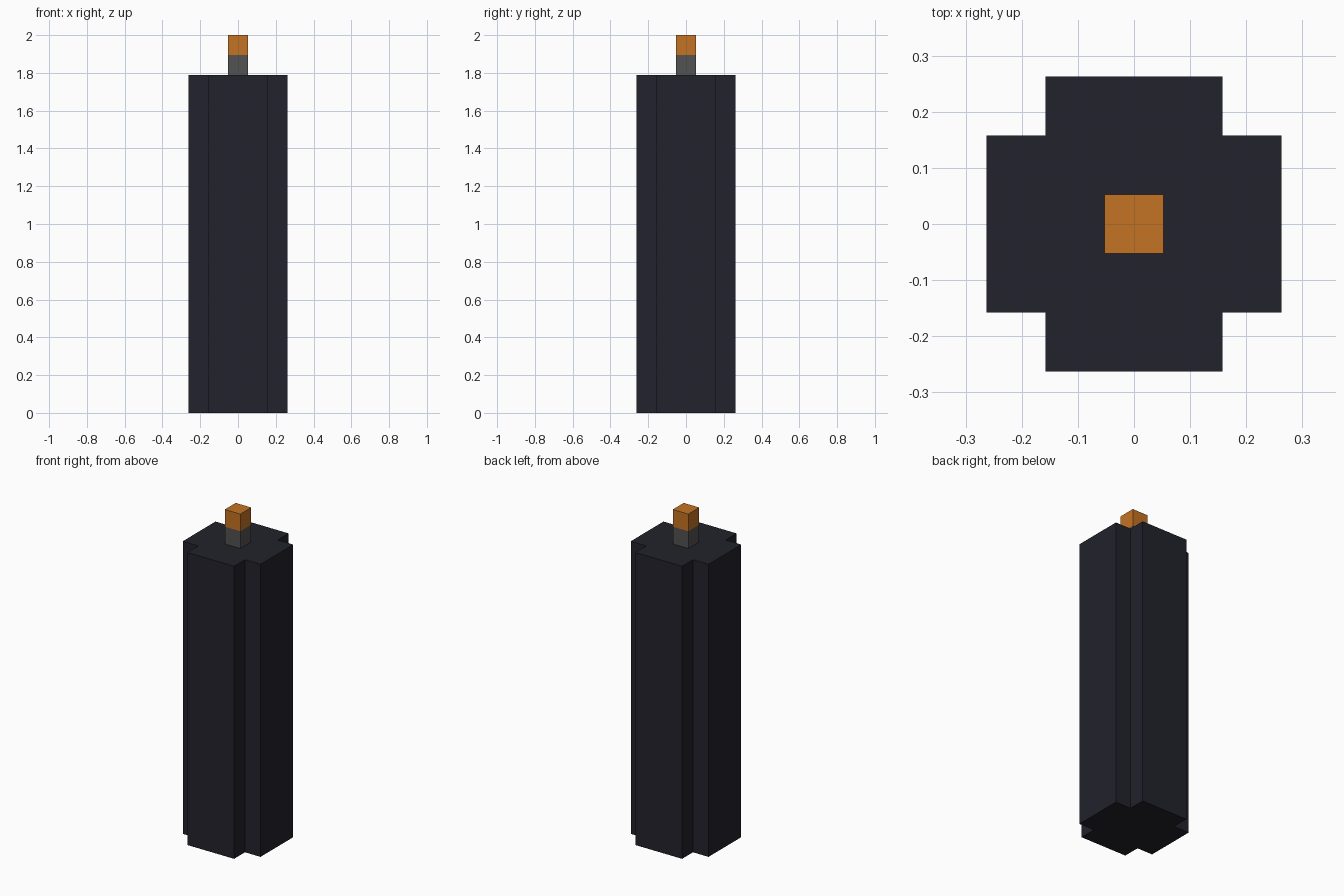
import bpy
import bmesh

if "Cube" in bpy.data.objects:
    bpy.data.objects.remove(bpy.data.objects["Cube"], do_unlink=True)

U = 2 / 19  # one grid block; the whole candle is 19 blocks tall


def material(name, rgb):
    mat = bpy.data.materials.new(name)
    mat.use_nodes = True
    colour = (*rgb, 1)
    mat.diffuse_color = colour
    mat.node_tree.nodes["Principled BSDF"].inputs["Base Color"].default_value = colour
    return mat


def prism(name, outline, bottom, top, mat):
    """Extrude an outline, given in blocks, between two heights."""
    bm = bmesh.new()
    base = bm.faces.new([bm.verts.new((x * U, y * U, bottom * U)) for x, y in outline])
    result = bmesh.ops.extrude_face_region(bm, geom=[base], use_keep_orig=True)
    raised = [v for v in result["geom"] if isinstance(v, bmesh.types.BMVert)]
    bmesh.ops.translate(bm, verts=raised, vec=(0, 0, (top - bottom) * U))
    bmesh.ops.recalc_face_normals(bm, faces=bm.faces)
    mesh = bpy.data.meshes.new(name)
    bm.to_mesh(mesh)
    bm.free()
    mesh.materials.append(mat)
    obj = bpy.data.objects.new(name, mesh)
    bpy.context.collection.objects.link(obj)
    return obj


wax = material("dark wax", (0.016, 0.016, 0.025))
grey = material("wick grey", (0.085, 0.085, 0.085))
orange = material("ember orange", (0.55, 0.17, 0.018))

# Square with its four corners notched, one quarter turned around the axis
w, n = 2.5, 1.5
cross = []
corner = [(w, -n), (w, n), (n, n)]
for _ in range(4):
    cross += corner
    corner = [(-y, x) for x, y in corner]

h = 0.5
square = [(-h, -h), (h, -h), (h, h), (-h, h)]

# Candle body, wick and glowing tip
prism("candle_body", cross, 0, 17, wax)
prism("wick", square, 17, 18, grey)
prism("wick_tip", square, 18, 19, orange)
